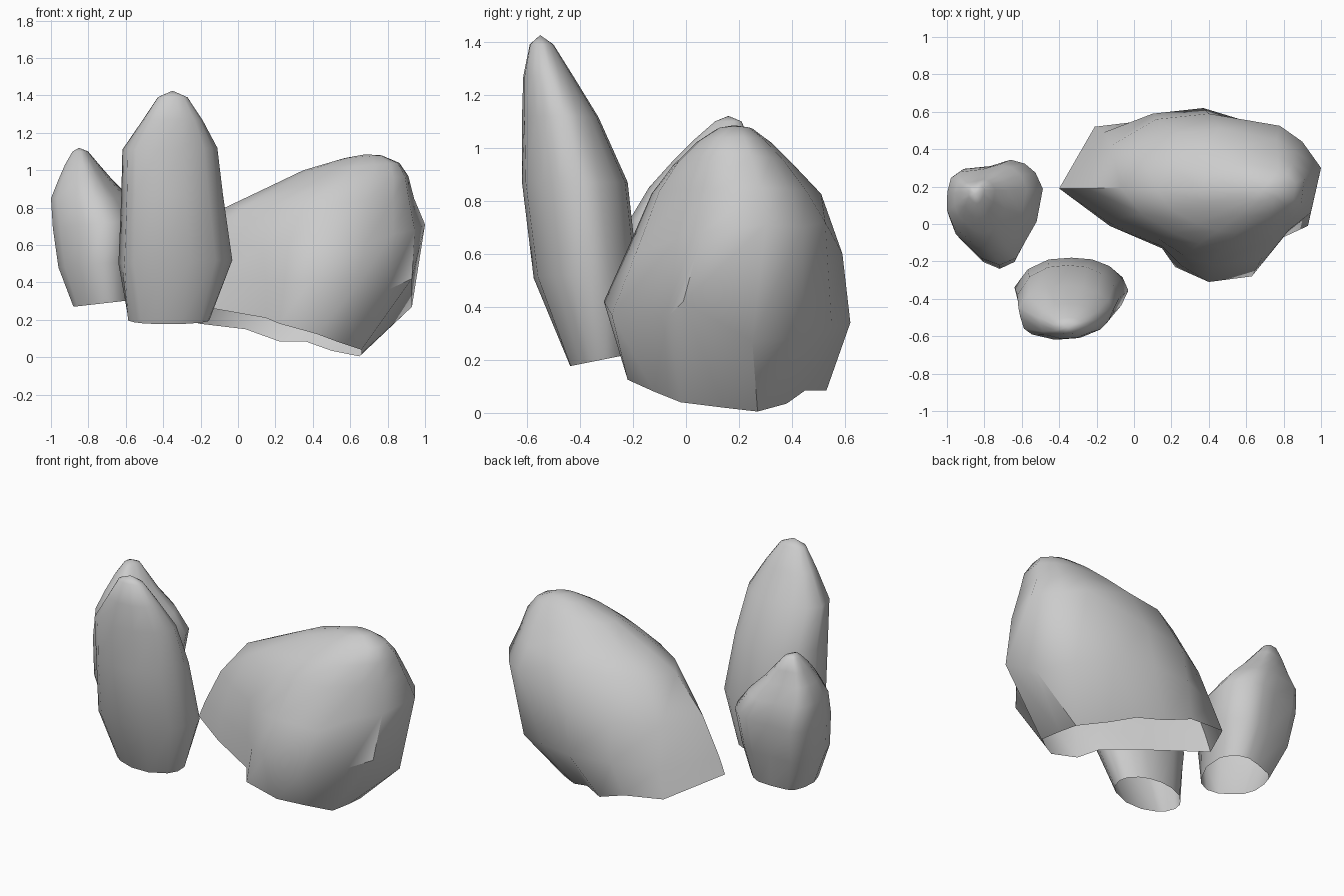
import bpy
import bmesh
import math

default_cube = bpy.data.objects.get("Cube")
if default_cube:
    bpy.data.objects.remove(default_cube, do_unlink=True)

stone = bpy.data.materials.new("stone_grey")
stone.use_nodes = True
stone_colour = (0.6, 0.6, 0.6, 1)
stone.diffuse_color = stone_colour
stone.node_tree.nodes["Principled BSDF"].inputs["Base Color"].default_value = stone_colour


def normalise(outline):
    """Scale a plan outline so that it fills the unit square."""
    xs, ys = zip(*outline)
    width, depth = max(xs) - min(xs), max(ys) - min(ys)
    return [((x - min(xs)) / width, (y - min(ys)) / depth) for x, y in outline]


def soften(unit, amount):
    """Blend a normalised outline towards an ellipse."""
    result = []
    for u, v in unit:
        angle = math.atan2(v - 0.5, u - 0.5)
        round_u = 0.5 + 0.5 * math.cos(angle)
        round_v = 0.5 + 0.5 * math.sin(angle)
        result.append((u + (round_u - u) * amount, v + (round_v - v) * amount))
    return result


def ring_points(unit, ring, slope):
    """Fit an outline to (left, right, front, back, height left, height right)."""
    left, right, front, back, z_left, z_right = ring
    return [(left + u * (right - left),
             front + v * (back - front),
             z_left + u * (z_right - z_left) + slope * (v - 0.5) * (back - front))
            for u, v in unit]


def add_rock(name, outline, rings, peak, roundness, rim_roundness=0, rim_slope=0, skirt=()):
    """Loft an outline through rings that grow rounder, up to a peak.

    The open rim is the lowest loop: an explicit skirt loop or the first ring,
    which may be rounder and slope from front to back.
    """
    unit = normalise(outline)
    count = len(unit)
    levels = list(skirt)
    top_level = len(skirt) + len(rings) - 1
    for level, ring in enumerate(rings, start=len(skirt)):
        amount = roundness * level / top_level if level else rim_roundness
        levels.append(ring_points(soften(unit, amount), ring, 0 if level else rim_slope))

    bm = bmesh.new()
    loops = [[bm.verts.new(point) for point in level] for level in levels]

    # Side walls
    for lower, upper in zip(loops, loops[1:]):
        for i in range(count):
            j = (i + 1) % count
            bm.faces.new((lower[i], lower[j], upper[j], upper[i]))

    # Rounded tip
    tip = bm.verts.new(peak)
    for i in range(count):
        bm.faces.new((loops[-1][i], loops[-1][(i + 1) % count], tip))

    mesh = bpy.data.meshes.new(name)
    bm.to_mesh(mesh)
    bm.free()
    mesh.materials.append(stone)
    rock = bpy.data.objects.new(name, mesh)
    bpy.context.collection.objects.link(rock)

    bpy.ops.object.select_all(action="DESELECT")
    rock.select_set(True)
    bpy.context.view_layer.objects.active = rock
    bpy.ops.object.shade_smooth_by_angle(angle=math.radians(50))


# Broad leaning boulder: ragged rim, wide belt and shoulder, then rounder rings
boulder_rim = [
    (-.4, .19, .26), (-.13, -.01, .26), (.15, -.13, .21), (.22, -.23, .18),
    (.42, -.22, .125), (.54, -.12, .08), (.66, -.02, .04), (.66, .14, .02),
    (.65, .27, .005), (.5, .38, .035), (.36, .45, .085), (.22, .53, .085),
    (.04, .55, .15), (-.21, .52, .18)]
boulder_belt = [
    (-.36, .19, .36), (-.12, 0, .4), (.15, -.12, .4), (.25, -.22, .4),
    (.4, -.31, .42), (.63, -.28, .37), (.8, -.07, .36), (.93, -.01, .42),
    (.93, .25, .27), (.8, .44, .28), (.6, .55, .32), (.37, .62, .34),
    (.1, .59, .35), (-.16, .49, .34)]
boulder_shoulder = [
    (-.25, .19, .58), (-.07, .03, .6), (.13, -.08, .6), (.27, -.17, .6),
    (.42, -.22, .62), (.68, -.19, .6), (.83, -.03, .66), (.945, .06, .68),
    (1, .3, .71), (.9, .44, .7), (.78, .525, .72), (.4, .59, .6),
    (.12, .56, .58), (-.12, .42, .57)]
add_rock(
    "large_boulder",
    outline=[(x, y) for x, y, z in boulder_shoulder],
    rings=[
        (-.07, .95, -.13, .51, .8, .85),
        (.12, .92, -.05, .41, .89, .97),
        (.35, .87, .04, .32, 1, 1.04),
        (.57, .77, .12, .25, 1.065, 1.08),
    ],
    peak=(.68, .18, 1.085),
    roundness=.9,
    skirt=[boulder_rim, boulder_belt, boulder_shoulder],
)

# Tall upright stone at the front
add_rock(
    "tall_stone",
    outline=[(-.63, -.35), (-.61, -.43), (-.6, -.53), (-.55, -.58), (-.4, -.62),
             (-.25, -.6), (-.12, -.53), (-.07, -.46), (-.03, -.37), (-.06, -.29),
             (-.13, -.22), (-.22, -.18), (-.33, -.17), (-.45, -.18), (-.56, -.24)],
    rings=[
        (-.59, -.15, -.44, -.2, .2, .2),
        (-.64, -.03, -.575, -.18, .5, .52),
        (-.625, -.08, -.62, -.22, .87, .87),
        (-.62, -.11, -.62, -.33, 1.11, 1.12),
        (-.51, -.19, -.615, -.425, 1.27, 1.27),
        (-.43, -.27, -.59, -.5, 1.39, 1.39),
    ],
    peak=(-.35, -.55, 1.425),
    roundness=.6,
    rim_roundness=1,
    rim_slope=.2,
)

# Short stone with a roughly triangular plan
add_rock(
    "short_stone",
    outline=[(-1, .15), (-1, .03), (-.96, -.07), (-.82, -.2), (-.72, -.24),
             (-.63, -.2), (-.59, -.12), (-.52, 0), (-.48, .18), (-.52, .27),
             (-.58, .32), (-.66, .34), (-.77, .3), (-.92, .29), (-.98, .25)],
    rings=[
        (-.88, -.53, -.19, .23, .27, .31),
        (-.96, -.51, -.24, .3, .48, .52),
        (-.99, -.485, -.22, .345, .69, .74),
        (-1, -.57, -.14, .32, .85, .85),
        (-.96, -.67, -.05, .27, .95, .95),
        (-.925, -.74, .03, .24, 1.03, 1.03),
        (-.885, -.8, .11, .21, 1.1, 1.1),
    ],
    peak=(-.85, .16, 1.12),
    roundness=.3,
    rim_roundness=.5,
)
